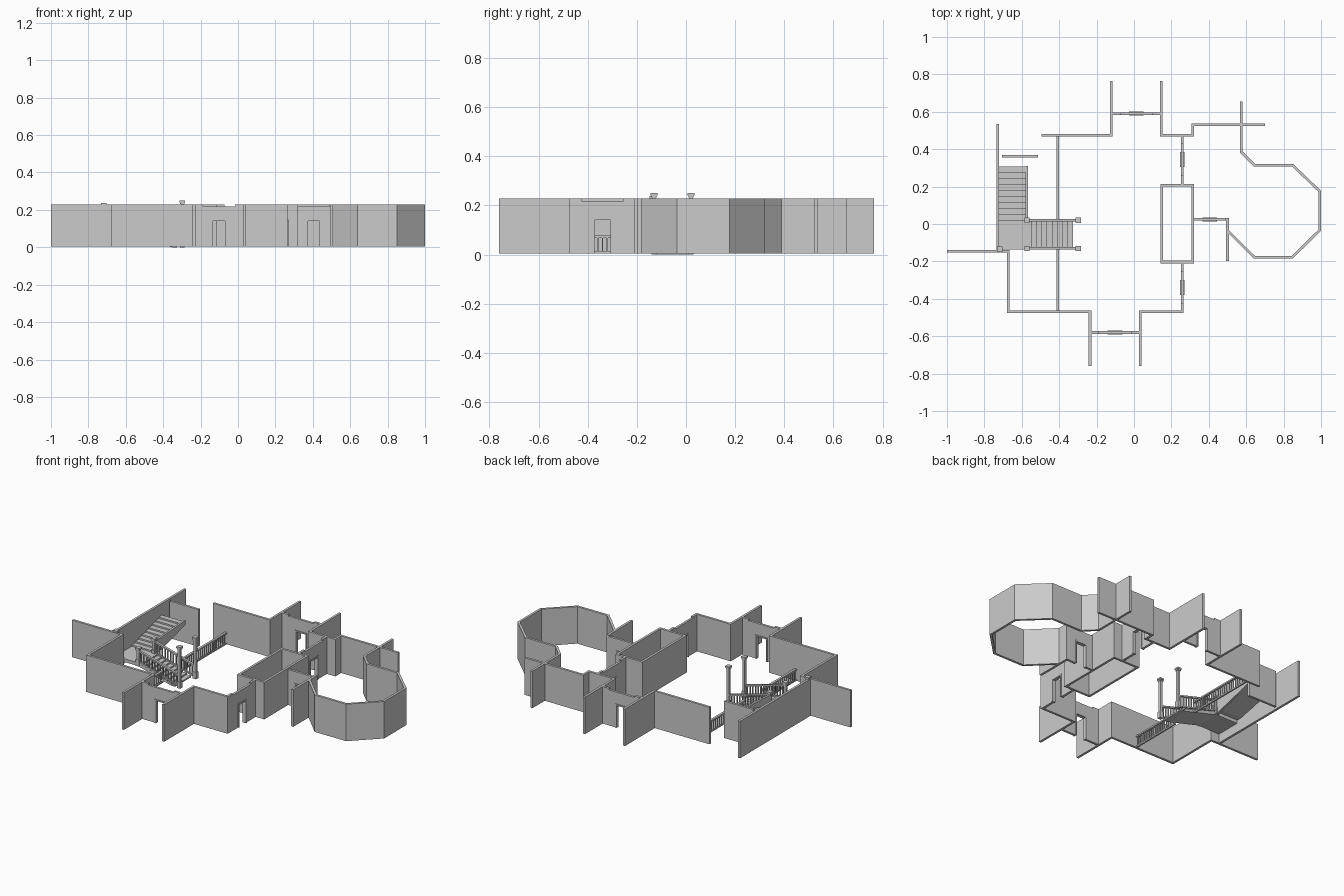
import bpy, bmesh
from mathutils import Vector

cube = bpy.data.objects.get("Cube")
if cube:
    bpy.data.objects.remove(cube)

grey = bpy.data.materials.new("plain_grey")
grey.use_nodes = True
grey.diffuse_color = (0.6, 0.6, 0.6, 1)
grey.node_tree.nodes["Principled BSDF"].inputs["Base Color"].default_value = (0.6, 0.6, 0.6, 1)

T = 0.014             # wall thickness
Z0, Z1 = 0.005, 0.228  # wall bottom and top


def finish(name, bm):
    bmesh.ops.recalc_face_normals(bm, faces=bm.faces)
    mesh = bpy.data.meshes.new(name)
    bm.to_mesh(mesh)
    bm.free()
    mesh.materials.append(grey)
    obj = bpy.data.objects.new(name, mesh)
    bpy.context.collection.objects.link(obj)
    return obj


def add_box(bm, lo, hi):
    lo, hi = Vector(lo), Vector(hi)
    verts = bmesh.ops.create_cube(bm, size=1)["verts"]
    for v in verts:
        v.co = (lo + hi) / 2 + v.co * (hi - lo)


def prism(name, outline, axis, lo, hi):
    """Extrude an outline of (horizontal, z) points along the x or y axis."""
    bm = bmesh.new()
    place = (lambda h, z, d: (d, h, z)) if axis == "x" else (lambda h, z, d: (h, d, z))
    face = bm.faces.new([bm.verts.new(place(h, z, lo)) for h, z in outline])
    new = bmesh.ops.extrude_face_region(bm, geom=[face])["geom"]
    shift = Vector(place(0, 0, hi - lo))
    bmesh.ops.translate(bm, vec=shift, verts=[g for g in new if isinstance(g, bmesh.types.BMVert)])
    return finish(name, bm)


def wall(name, points, closed=False):
    """Mitred wall of constant thickness along a path in plan."""
    pts = [Vector(p) for p in points]
    n = len(pts)
    bm = bmesh.new()
    rings = []
    for i, p in enumerate(pts):
        a = (p - pts[i - 1]).normalized() if closed or i else None
        b = (pts[(i + 1) % n] - p).normalized() if closed or i < n - 1 else None
        a, b = a or b, b or a
        na, nb = Vector((-a.y, a.x)), Vector((-b.y, b.x))
        off = (na + nb) / (1 + na.dot(nb)) * T / 2
        rings.append([bm.verts.new((*(p + s * off), z))
                      for s, z in ((1, Z0), (-1, Z0), (-1, Z1), (1, Z1))])
    for i in range(n if closed else n - 1):
        r, q = rings[i], rings[(i + 1) % n]
        for k in range(4):
            bm.faces.new((r[k], r[(k + 1) % 4], q[(k + 1) % 4], q[k]))
    if not closed:
        bm.faces.new(rings[0])
        bm.faces.new(rings[-1])
    return finish(name, bm)


def door_wall(name, axis, start, end, at, mid):
    """Wall with a doorway, a shallow notch in its top and a raised casing."""
    w, n, top, low = 0.032, 0.085, 0.14, Z1 - 0.009
    prism(name + "_wall", [
        (start, Z0), (mid - w, Z0), (mid - w, top), (mid + w, top), (mid + w, Z0), (end, Z0),
        (end, Z1), (mid + n, Z1), (mid + n, low), (mid - n, low), (mid - n, Z1), (start, Z1)],
        axis, at - T / 2, at + T / 2)
    f = w + 0.008
    prism(name + "_casing", [
        (mid - f, Z0), (mid - w, Z0), (mid - w, top), (mid + w, top),
        (mid + w, Z0), (mid + f, Z0), (mid + f, top + 0.008), (mid - f, top + 0.008)],
        axis, at - 0.011, at + 0.011)


# Outer and inner walls
wall("stair_side_wall", [(-0.728, 0.535), (-0.728, -0.145)])
wall("left_front_wall", [(-1, -0.145), (-0.672, -0.145), (-0.672, -0.47), (-0.235, -0.47), (-0.235, -0.76)])
wall("front_right_wall", [(0.033, -0.76), (0.033, -0.47), (0.258, -0.47), (0.258, -0.455)])
wall("stair_back_wall", [(-0.705, 0.362), (-0.513, 0.362)])
wall("back_left_wall", [(-0.495, 0.475), (-0.122, 0.475), (-0.122, 0.765)])
wall("back_right_wall", [(0.145, 0.765), (0.145, 0.475), (0.315, 0.475), (0.315, 0.53), (0.7, 0.53)])
wall("core_walls", [(0.148, -0.203), (0.315, -0.203), (0.315, 0.207), (0.148, 0.207)], True)
wall("bay_wall", [(0.573, 0.655), (0.573, 0.385), (0.643, 0.315), (0.847, 0.315), (0.993, 0.175),
                  (0.993, -0.033), (0.847, -0.177), (0.643, -0.177), (0.5, -0.035)])
wall("bay_entry_wall", [(0.5, -0.197), (0.5, 0.032)])

# Walls with doorways
door_wall("front_door", "y", -0.235, 0.033, -0.58, -0.102)
door_wall("back_door", "y", -0.122, 0.145, 0.59, 0.012)
door_wall("bay_door", "y", 0.315, 0.5, 0.025, 0.405)
door_wall("right_front_door", "x", -0.47, -0.203, 0.258, -0.34)
door_wall("right_back_door", "x", 0.207, 0.475, 0.258, 0.345)


# Staircase: lower flight, landing, upper flight
def flight(name, axis, start, end, z_low, z_high, steps, lo, hi):
    run, rise = (end - start) / steps, (z_high - z_low) / steps
    outline = [(start, z_low)]
    for i in range(steps):
        outline += [(start + i * run, z_low + (i + 1) * rise),
                    (start + (i + 1) * run, z_low + (i + 1) * rise)]
    outline += [(end, z_high - 0.02), (start + run, z_low)]
    prism(name, outline, axis, lo, hi)


LAND = 0.08
flight("lower_flight", "y", -0.325, -0.575, 0, LAND, 9, -0.135, 0.018)
flight("upper_flight", "x", 0.018, 0.307, LAND, 0.158, 9, -0.722, -0.575)
bm = bmesh.new()
add_box(bm, (-0.722, -0.137, LAND - 0.02), (-0.575, 0.018, LAND))
finish("stair_landing", bm)
prism("stair_parapet", [(0.018, LAND - 0.02), (0.31, 0.138), (0.31, 0.165), (0.018, 0.15)],
      "x", -0.58, -0.568)


# Newel posts with base and cap
def newel(name, x, y, z, top, r=0.008):
    bm = bmesh.new()
    for half, lo, hi in ((r * 1.4, z, z + 0.04), (r, z + 0.04, top - 0.018),
                         (r * 1.35, top - 0.018, top - 0.01), (r * 1.7, top - 0.01, top)):
        add_box(bm, (x - half, y - half, lo), (x + half, y + half, hi))
    finish(name, bm)


for y, side in ((0.02, "back"), (-0.13, "front")):
    newel("tall_newel_" + side, -0.298, y, 0, 0.25)
    newel("landing_newel_" + side, -0.573, y, LAND - 0.02, 0.17)
newel("corner_newel", -0.718, -0.135, LAND - 0.02, 0.238)


# Railings
def railing(name, start, end, height, spacing=0.018):
    a, b = Vector(start), Vector(end)
    axis = "y" if abs(b.x - a.x) > abs(b.y - a.y) else "x"
    h, d = (0, 1) if axis == "y" else (1, 0)
    for part, lift, depth, half in (("handrail", height, 0.009, 0.007), ("foot", 0.008, 0.008, 0.005)):
        prism(name + "_" + part, [(a[h], a.z + lift), (b[h], b.z + lift),
                                  (b[h], b.z + lift - depth), (a[h], a.z + lift - depth)],
              axis, a[d] - half, a[d] + half)
    count = int((b - a).length / spacing)
    bm = bmesh.new()
    for i in range(1, count):
        p = a.lerp(b, i / count)
        add_box(bm, (p.x - 0.003, p.y - 0.003, p.z), (p.x + 0.003, p.y + 0.003, p.z + height - 0.004))
    finish(name + "_balusters", bm)


railing("hall_railing_back", (-0.408, 0.025, Z0), (-0.408, 0.47, Z0), 0.072)
railing("hall_railing_front", (-0.408, -0.47, Z0), (-0.408, -0.135, Z0), 0.072)
for y, side in ((0.02, "back"), (-0.13, "front")):
    railing("stair_railing_" + side, (-0.3, y, 0.005), (-0.573, y, LAND), 0.075)
